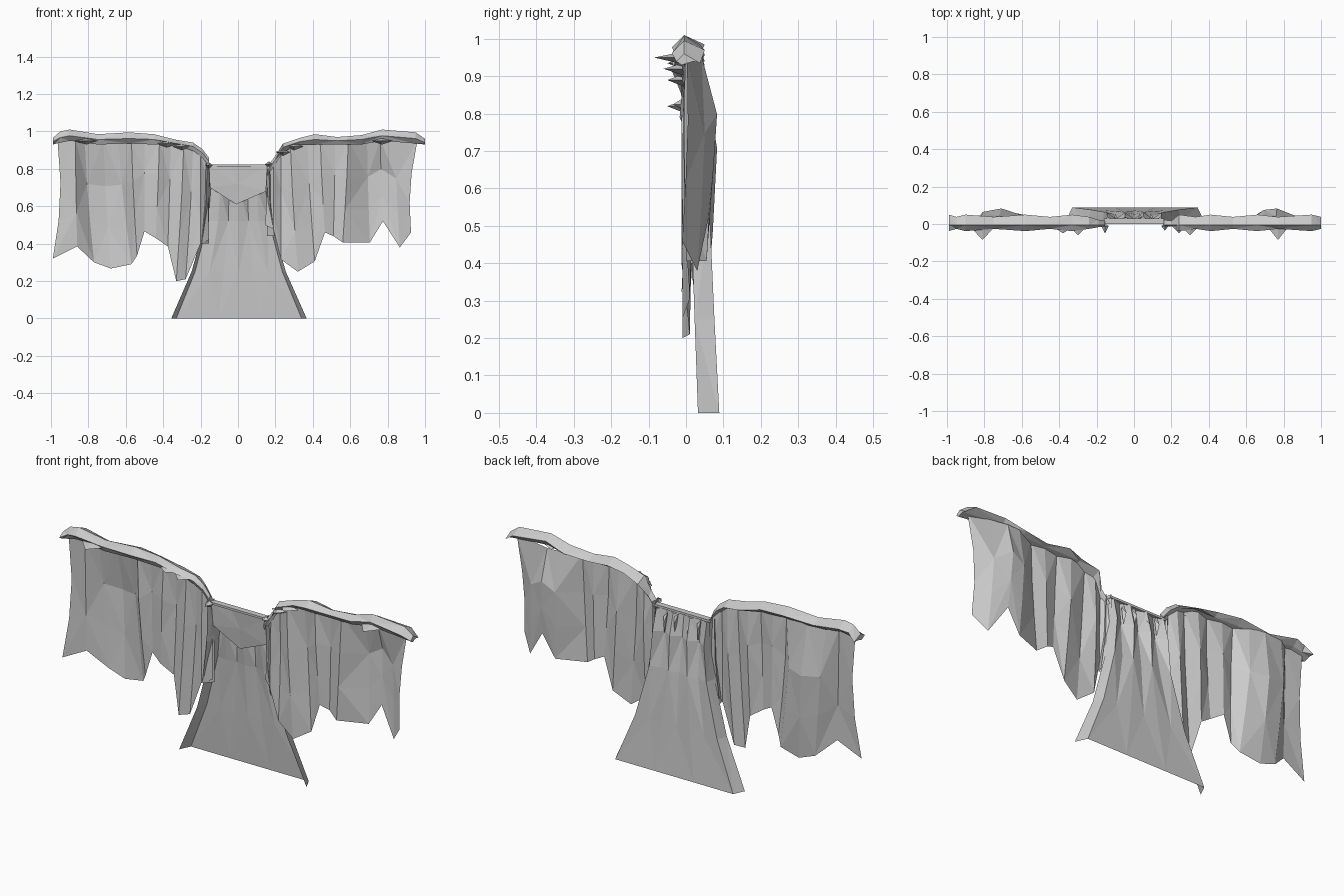
import bpy
from math import sin

def make(name, verts, faces):
    me = bpy.data.meshes.new(name)
    me.from_pydata(verts, [], faces)
    me.update()
    ob = bpy.data.objects.new(name, me)
    bpy.context.collection.objects.link(ob)
    return ob

def grid(name, rows, closed=False):
    """Triangulated flat-shaded skin through equally long rows of points."""
    n = len(rows[0])
    verts = [p for r in rows for p in r]
    faces = []
    for i in range(len(rows) - 1):
        for j in range(n if closed else n - 1):
            k = (j + 1) % n
            a, b, c, d = i * n + j, i * n + k, (i + 1) * n + k, (i + 1) * n + j
            faces += [(a, b, c), (a, c, d)] if (i + j) % 2 else [(a, b, d), (b, c, d)]
    if closed:
        faces += [tuple(range(n)), tuple(range((len(rows) - 1) * n, len(rows) * n))]
    return make(name, verts, faces)

def lerp(curve, x):
    for (x0, z0), (x1, z1) in zip(curve, curve[1:]):
        if x <= x1:
            t = max(0, (x - x0) / (x1 - x0))
            return z0 + (z1 - z0) * t
    return curve[-1][1]

# top outlines of the two gathered hems
left_top = [(-.99, .965), (-.95, 1.0), (-.9, 1.01), (-.75, .985), (-.58, .995), (-.45, .985),
            (-.33, .955), (-.24, .94), (-.19, .905), (-.155, .86)]
right_top = [(.155, .81), (.2, .87), (.24, .935), (.33, .965), (.41, .985), (.53, .97),
             (.66, .98), (.77, 1.01), (.95, .995), (1.0, .96)]

# hanging drapes: top x, bottom x, bottom z, fold depth in the middle, at the bottom
left_cols = [(-.965, -.99, .32, .005, -.012), (-.87, -.86, .385, .0, .0), (-.82, -.77, .30, .065, .05),
             (-.72, -.68, .267, .083, .055), (-.64, -.57, .29, .055, .045), (-.57, -.54, .335, -.005, .02),
             (-.50, -.50, .465, .015, .02), (-.42, -.44, .43, -.01, .0), (-.36, -.375, .385, .022, .015),
             (-.29, -.33, .20, -.008, -.01), (-.24, -.28, .21, .018, .01), (-.20, -.20, .40, -.01, -.012),
             (-.16, -.155, .42, .02, .015)]
right_cols = [(.16, .145, .50, .02, .015), (.19, .19, .476, -.008, -.012), (.23, .23, .315, .018, .0),
              (.28, .32, .25, -.01, -.01), (.37, .41, .305, .022, .01), (.44, .465, .46, -.008, .0),
              (.52, .51, .44, .015, .015), (.59, .56, .406, -.005, .0), (.69, .705, .406, .075, .055),
              (.76, .775, .52, .083, .06), (.84, .865, .38, .05, .03), (.96, .925, .46, .005, -.01)]
for side, cols, top in (("left", left_cols, left_top), ("right", right_cols, right_top)):
    rows = []
    for t, wm, wb in ((0, .5, 0), (.36, 1, 0), (.68, .6, .4), (1, 0, 1)):
        row = []
        for xt, xb, zb, ym, yb in cols:
            zt = min(lerp(top, xt) - .02, .955)
            pinch = -.025 * sin(3.14 * t) * (1 if xt > .9 else -1 if xt < -.9 else 0)
            row.append((xt + (xb - xt) * t ** 1.3 + pinch, ym * wm + yb * wb, zt + (zb - zt) * t))
        rows.append(row)
    grid(side + "_drape", rows)

    # faceted hem along the top, sloping back and ledged at the front
    rings = []
    for i, (x, z) in enumerate(top):
        s = .45 if abs(x) < .21 else 1
        w = .012 * (i % 2)
        lo = max(z - .06, .93) if abs(x) > .3 else z - .045
        rings.append([(x, -.005, z), (x, (.05 - w) * s, z - .025), (x, .02 * s, lo + .01),
                      (x, -.012 * s, lo), (x, (-.038 + w) * s, min(z - .02, lo + .027))])
    grid(side + "_hem", rings, True)

# pointed creases standing out from the hem
creases = [(-.81, .95, .07, -.085), (-.38, .935, .06, -.05), (-.30, .92, .05, -.06), (-.155, .82, .02, -.05),
           (.77, .95, .06, -.085), (.30, .92, .05, -.06), (.24, .89, .04, -.05), (.165, .825, .02, -.035)]
for x, z, w, y in creases:
    make("hem_crease", [(x - w, -.01, z), (x + w, -.01, z), (x, .0, z - .02), (x, y, z), (x, -.01, z + .015)],
         [(0, 2, 3), (2, 1, 3), (1, 4, 3), (4, 0, 3)])

# central train: gathered at the top, flared with turned-in edges at the floor
rows = []
for z, hw, yf, yb, amp in ((.81, .155, .005, .025, .010), (.70, .158, .005, .045, .017), (.52, .175, .014, .058, .006),
                           (.25, .252, .023, .074, .002), (0, .362, .032, .089, 0)):
    cx = .005 * (1 - z)
    row = [(cx - hw, yf, z)]
    for j in range(7):
        u = -1 + j / 3
        row.append((cx + u * hw * .925, yb + amp * (-1) ** j, z))
    rows.append(row + [(cx + hw, yf, z)])
grid("train", rows)

# narrow cord across the top of the train
grid("train_top_band", [[(x, y, z) for y, z in ((.0, .823), (.03, .823), (.03, .812), (.0, .812))]
                        for x in (-.16, -.05, .06, .16)], True)

# creased V flap at the front of the train
make("front_flap", [(-.155, .005, .815), (-.05, .012, .815), (.06, .008, .815), (.155, .005, .815),
                    (.15, .012, .68), (-.01, .03, .61), (-.15, .012, .70), (0, .018, .72)],
     [(0, 6, 7), (0, 7, 1), (1, 7, 2), (2, 7, 3), (3, 7, 4), (4, 7, 5), (5, 7, 6)])

# small loose tucks gathered on the back of the train
for x, z in ((-.10, .76), (-.045, .74), (.03, .76), (.09, .75)):
    make("train_tuck", [(x - .008, .03, z + .05), (x + .012, .035, z + .03), (x, .055, z), (x + .004, .04, z - .06)],
         [(0, 2, 1), (1, 2, 3), (0, 3, 2)])

# side strips joining the drapes to the train
for s, zb in ((-1, .40), (1, .44)):
    grid("side_strip", [[(s * .155, .03, z), (s * (.165 + d), -.012, z), (s * (.175 + d), .02, z)]
                        for z, d in ((.83, 0), (.62, .005), (zb, .03))])
